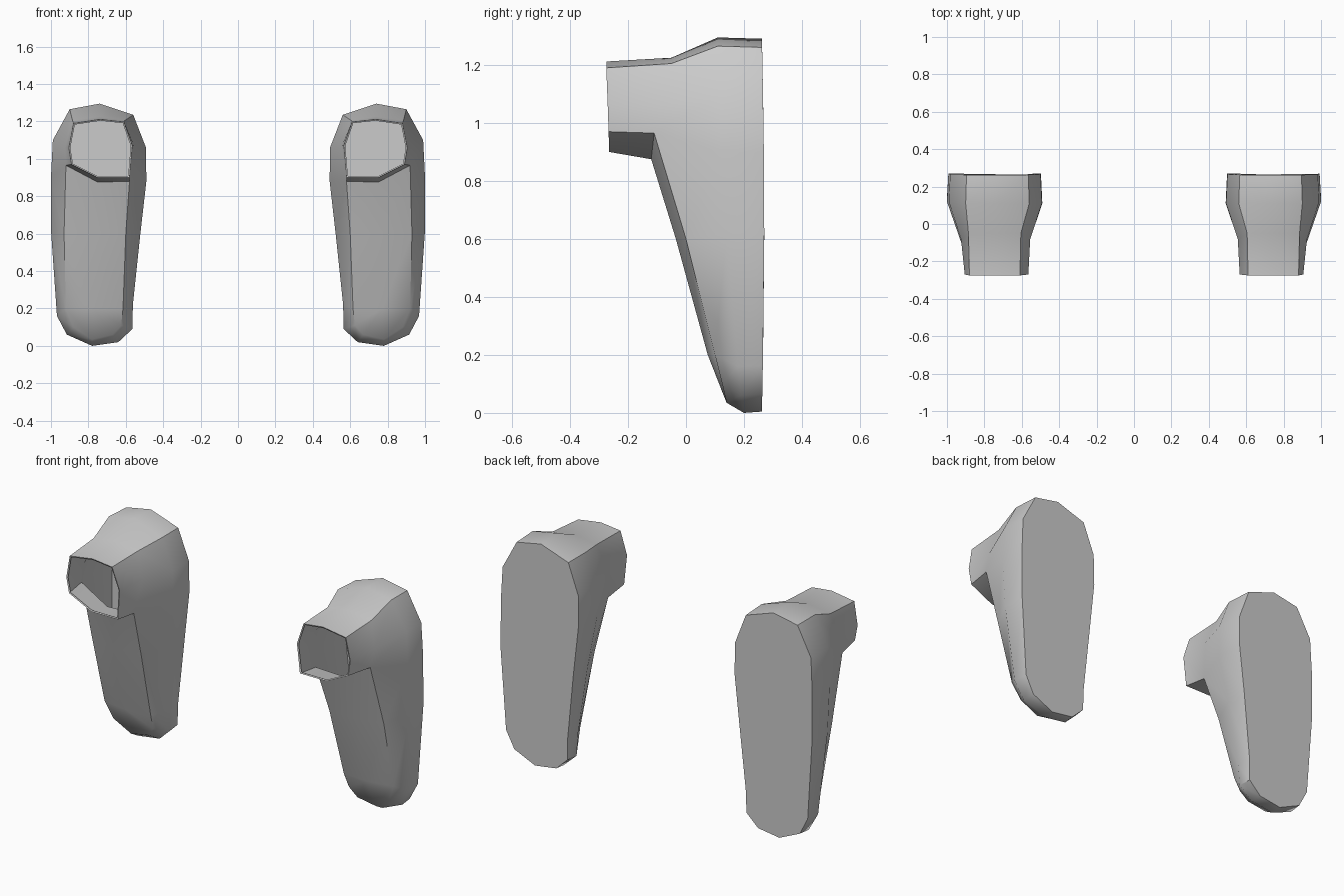
import bpy, bmesh, math

if "Cube" in bpy.data.objects:
    bpy.data.objects.remove(bpy.data.objects["Cube"])

# Widest outline of the boot (x, y, z), clockwise from the heel top
WIDE = [(.74, .11, 1.295), (.90, .11, 1.265), (.99, .12, 1.10), (1.0, .12, .90), (1.0, .14, .62),
        (.968, .18, .16), (.915, .19, .06), (.78, .20, 0), (.64, .20, .02), (.565, .19, .09),
        (.562, .18, .22), (.522, .15, .60), (.49, .11, .88), (.492, .11, 1.06), (.56, .11, 1.235)]
# Front ring: root of the ankle, then edge of the sloping instep
FRONT = [(.74, -.05, 1.225), (.885, -.05, 1.205), (.925, -.08, 1.06), (.92, -.11, .965), (.93, 0, .60),
         (.92, .10, .20), (.88, .125, .10), (.78, .14, .035), (.67, .13, .06), (.625, .12, .11),
         (.615, .085, .20), (.60, -.025, .60), (.58, -.12, .88), (.555, -.08, 1.07), (.605, -.05, 1.205)]
# Centre line of the instep, top to toe
INSTEP = [(.75, -.12, .875), (.765, -.035, .60), (.77, .075, .20)]
# Open end of the ankle, starting at the lower inner corner
OPENING = [(.58, -.265, .90), (.565, -.27, 1.07), (.61, -.275, 1.198), (.735, -.275, 1.212),
           (.88, -.275, 1.19), (.905, -.27, 1.06), (.89, -.267, .97), (.75, -.265, .90)]


def make_boot(name, side):
    bm = bmesh.new()

    def ring(points):
        return [bm.verts.new((side * x, y, z)) for x, y, z in points]

    def bridge(a, b):
        n = len(a)
        for i in range(n):
            j = (i + 1) % n
            bm.faces.new((a[i], a[j], b[j], b[i]))

    # flat sole, slightly smaller than the widest outline
    sole = ring([(.745 + (x - .745) * .97, .262 + .008 * math.sin(math.pi * z / 1.3),
                  .65 + (z - .65) * .993) for x, y, z in WIDE])
    wide, f, c = ring(WIDE), ring(FRONT), ring(INSTEP)
    bm.faces.new(sole)
    bridge(sole, wide)
    bridge(wide, f)
    # sloping instep
    for face in ((f[3], f[4], c[1], c[0]), (f[4], f[5], c[2], c[1]),
                 (c[0], c[1], f[11], f[12]), (c[1], c[2], f[10], f[11]),
                 (f[5], f[6], f[7], c[2]), (c[2], f[7], f[8], f[9]), (c[2], f[9], f[10])):
        bm.faces.new(face)
    # hollow ankle with a thin rim turned inwards
    root = [f[12], f[13], f[14], f[0], f[1], f[2], f[3], c[0]]
    rim = ring(OPENING)
    bridge(root, rim)
    lip = ring([(.735 + (x - .735) * .95, y + .004, 1.05 + (z - 1.05) * .95) for x, y, z in OPENING])
    bridge(rim, lip)
    bmesh.ops.recalc_face_normals(bm, faces=bm.faces)

    mesh = bpy.data.meshes.new(name)
    bm.to_mesh(mesh)
    bm.free()
    obj = bpy.data.objects.new(name, mesh)
    bpy.context.collection.objects.link(obj)
    bpy.ops.object.select_all(action='DESELECT')
    obj.select_set(True)
    bpy.context.view_layer.objects.active = obj
    bpy.ops.object.shade_smooth_by_angle(angle=math.radians(45))


make_boot("right_boot", 1)
make_boot("left_boot", -1)
